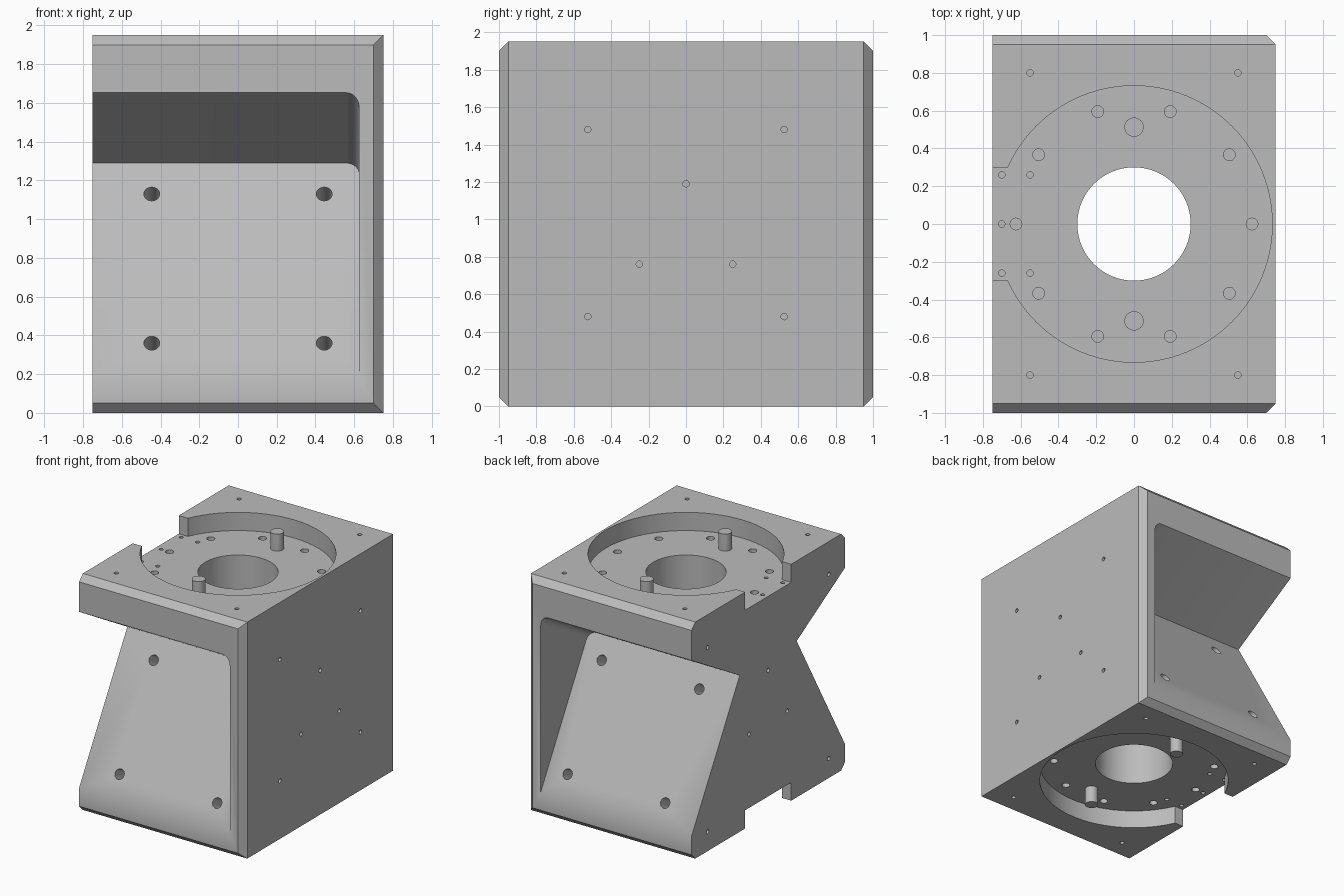
import bpy, bmesh, math
from mathutils import Matrix, Vector

scene = bpy.context.scene
old = bpy.data.objects.get("Cube")
if old:
    bpy.data.objects.remove(old, do_unlink=True)

W, D, H = 0.75, 1.0, 1.95          # half width, half depth, height
CHAMFER, RECESS = 0.05, 0.15
SLOPE = math.radians(60)

grey = bpy.data.materials.new("machined grey")
grey.use_nodes = True
colour = (0.5, 0.5, 0.5, 1)
grey.diffuse_color = colour
grey.node_tree.nodes["Principled BSDF"].inputs["Base Color"].default_value = colour


def make_object(name, bm):
    bmesh.ops.recalc_face_normals(bm, faces=bm.faces)
    mesh = bpy.data.meshes.new(name)
    bm.to_mesh(mesh)
    bm.free()
    mesh.materials.append(grey)
    obj = bpy.data.objects.new(name, mesh)
    scene.collection.objects.link(obj)
    return obj


def add_rod(bm, centre, axis, radius, depth, sides=24):
    """Cylinder reaching depth to both sides of centre along axis."""
    turn = Vector(axis).to_track_quat('Z', 'Y').to_matrix().to_4x4()
    bmesh.ops.create_cone(bm, cap_ends=True, segments=sides, radius1=radius,
                          radius2=radius, depth=2 * depth,
                          matrix=Matrix.Translation(centre) @ turn)


def add_box(bm, low, high):
    low, high = Vector(low), Vector(high)
    size = Matrix.Diagonal((*(high - low), 1))
    return bmesh.ops.create_cube(bm, size=1, matrix=Matrix.Translation((low + high) / 2) @ size)


def cut(target, bm):
    """Subtract the shape in bm from target."""
    cutter = make_object("cutter", bm)
    cutter.hide_render = True
    mod = target.modifiers.new("cut", 'BOOLEAN')
    mod.operation, mod.solver, mod.object = 'DIFFERENCE', 'EXACT', cutter
    bpy.context.view_layer.objects.active = target
    bpy.ops.object.modifier_apply(modifier=mod.name)
    bpy.data.objects.remove(cutter, do_unlink=True)


# Block with chamfers on its front and back edges
bm = bmesh.new()
add_box(bm, (-W, -D, 0), (W, D, H))
for side in (-1, 1):
    for point, normal in (((0, side * D, H - CHAMFER), (0, side, 1)),
                          ((0, side * D, CHAMFER), (0, side, -1)),
                          ((W - CHAMFER, side * D, 0), (1, side, 0))):
        result = bmesh.ops.bisect_plane(bm, geom=bm.verts[:] + bm.edges[:] + bm.faces[:],
                                        plane_co=point, plane_no=normal, clear_outer=True)
        rim = [e for e in result["geom_cut"] if isinstance(e, bmesh.types.BMEdge)]
        bmesh.ops.edgeloop_fill(bm, edges=rim)
body = make_object("bracket_body", bm)

# Slanted pockets in front and back, open to one side
up = Vector((0, math.cos(SLOPE), math.sin(SLOPE)))
out = Vector((0, -math.sin(SLOPE), math.cos(SLOPE)))
foot = Vector((0, -D, 0.2))
top_edge, wall, fillet = 1.258, 0.625, 0.065
outline = [(-1, -0.6), (wall, -0.6)]
for i in range(9):
    a = math.radians(90 * i / 8)
    outline.append((wall - fillet + fillet * math.cos(a),
                    top_edge - fillet + fillet * math.sin(a)))
outline.append((-1, top_edge))
for side in (1, -1):
    bm = bmesh.new()
    face = bm.faces.new([bm.verts.new(foot + up * u + Vector((x, 0, 0))) for x, u in outline])
    ext = bmesh.ops.extrude_face_region(bm, geom=[face])
    bmesh.ops.translate(bm, vec=out * 1.5,
                        verts=[v for v in ext["geom"] if isinstance(v, bmesh.types.BMVert)])
    for v in bm.verts:
        v.co.y *= side
    cut(body, bm)

# Round recesses with a side slot at both ends, and the central bore
for z in (0, H):
    bm = bmesh.new()
    add_rod(bm, (0, 0, z), (0, 0, 1), 0.732, RECESS, 96)
    cut(body, bm)
    bm = bmesh.new()
    add_box(bm, (-1, -0.3, z - RECESS), (-0.5, 0.3, z + RECESS))
    cut(body, bm)
bm = bmesh.new()
add_rod(bm, (0, 0, H / 2), (0, 0, 1), 0.3, H, 64)
cut(body, bm)

# Drilled holes
BOLT, TAP = 0.031, 0.017
bm = bmesh.new()
for s in (-1, 1):
    for floor, face in ((RECESS, 0), (H - RECESS, H)):
        for x, y in ((0.192, 0.595), (0.505, 0.367)):
            for t in (-1, 1):
                add_rod(bm, (t * x, s * y, floor), (0, 0, 1), BOLT, 0.14)
        add_rod(bm, (s * 0.625, 0, floor), (0, 0, 1), BOLT, 0.14)
        for x in (-0.7, -0.55):
            add_rod(bm, (x, s * 0.26, floor), (0, 0, 1), TAP, 0.12, 16)
        for x in (-0.55, 0.55):
            add_rod(bm, (x, s * 0.8, face), (0, 0, 1), TAP, 0.12, 16)
    # Side taps
    for z in (0.48, 1.48):
        add_rod(bm, (W, s * 0.525, z), (1, 0, 0), TAP, 0.12, 16)
    for z in (0.16, 1.68):
        add_rod(bm, (-W, s * 0.79, z), (1, 0, 0), TAP, 0.12, 16)
    add_rod(bm, (s * W, 0, 1.19), (1, 0, 0), TAP, 0.12, 16)
    for y in (-0.25, 0.25):
        add_rod(bm, (s * W, y, 0.76), (1, 0, 0), TAP, 0.12, 16)
    # Holes square to the slanted faces
    for x in (-0.445, 0.445):
        for z in (0.36, 1.13):
            y = -D + (z - 0.2) / math.tan(SLOPE)
            add_rod(bm, (x, -s * y, z), (0, -s * out.y, out.z), 0.041, 0.2)
for z in (RECESS, H - RECESS):
    add_rod(bm, (-0.7, 0, z), (0, 0, 1), TAP, 0.12, 16)
cut(body, bm)

# Locating pins
parts = [body]
for end, z in (("top", H - RECESS), ("bottom", RECESS)):
    for place, y in (("front", -0.513), ("back", 0.513)):
        bm = bmesh.new()
        add_rod(bm, (0, y, z), (0, 0, 1), 0.051, 0.14, 32)
        parts.append(make_object(f"{end}_{place}_pin", bm))

# Smooth round walls, keep edges sharp
for obj in scene.objects:
    obj.select_set(obj in parts)
bpy.context.view_layer.objects.active = body
bpy.ops.object.shade_smooth_by_angle(angle=math.radians(30))
